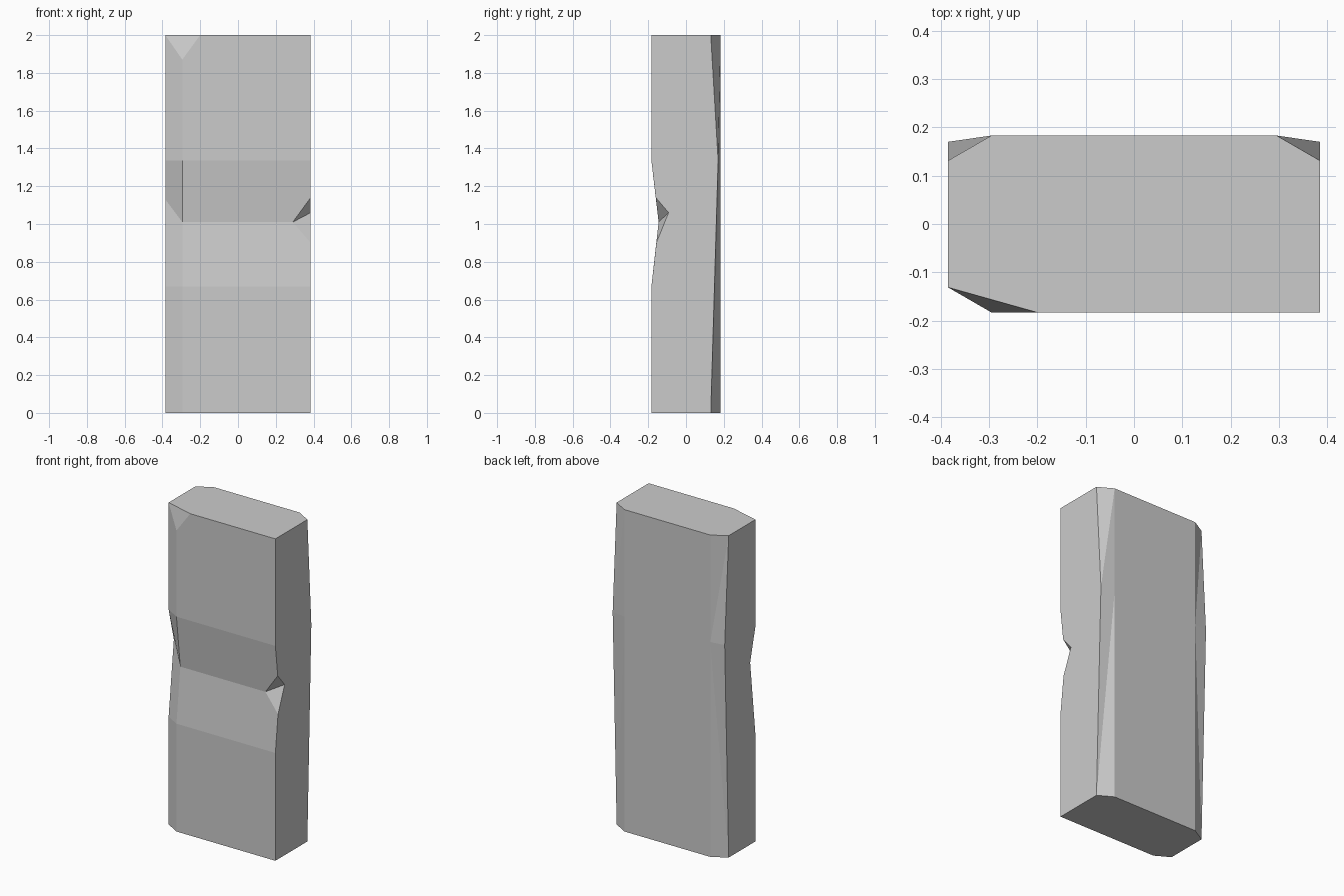
import bpy, bmesh

if "Cube" in bpy.data.objects:
    bpy.data.objects.remove(bpy.data.objects["Cube"])

W, IN = 0.385, 0.295      # half width, inner edge of the corner chamfers
D, C = 0.183, 0.131       # half depth, depth where chamfers meet the sides

bm = bmesh.new()


def face(*pts):
    bm.faces.new([bm.verts.new(p) for p in pts])


def rail(x, profile):
    """Vertical edge at x, listed top to bottom as (y, z)."""
    return [(x, y, z) for y, z in profile]


# Vertical edges of the slab
left = rail(-W, [(-C, 2), (-C, 1.335), (-0.08, 1.13), (-C, 0.67), (-C, 0)])
inner = rail(-IN, [(-D, 1.87), (-D, 1.335), (-0.145, 1.01), (-D, 0.67), (-D, 0)])
right = rail(W, [(-D, 2), (-D, 1.335), (-0.16, 1.14), (-0.092, 1.06),
                 (-0.157, 0.9), (-D, 0.67), (-D, 0)])
back = {s: rail(s * W, [(C, 2), (0.17, 1.335), (C, 0)]) for s in (-1, 1)}
back_in = {s: rail(s * IN, [(D, 2), (D, 1.335), (D, 0)]) for s in (-1, 1)}
chip = (-0.2, -D, 2)
notch = (0.29, -0.145, 1.01)

# Front with worn groove and notch
face(inner[0], chip, right[0], right[1], inner[1])
face(inner[1], right[1], right[2], notch, inner[2])
face(inner[2], notch, right[4], right[5], inner[3])
face(inner[3], right[5], right[6], inner[4])
face(notch, right[2], right[3])
face(notch, right[3], right[4])

# Chipped top corner and front left chamfer
face(left[0], chip, inner[0])
for i in range(4):
    face(left[i], inner[i], inner[i + 1], left[i + 1])

# Sides
face(*left, *reversed(back[-1]))
face(*right, *reversed(back[1]))

# Back and its bulging chamfers
face(*back_in[1], *reversed(back_in[-1]))
for s in (-1, 1):
    o, i = back[s], back_in[s]
    if s > 0:
        face(o[0], i[0], o[1])
        face(i[0], i[1], o[1])
    else:
        face(o[0], i[0], i[1])
        face(o[0], i[1], o[1])
    face(o[1], i[1], o[2])
    face(i[1], i[2], o[2])

# Top and bottom
face(left[0], chip, right[0], back[1][0], back_in[1][0], back_in[-1][0], back[-1][0])
face(left[4], inner[4], right[6], back[1][2], back_in[1][2], back_in[-1][2], back[-1][2])

bmesh.ops.remove_doubles(bm, verts=bm.verts, dist=0.0005)
bmesh.ops.recalc_face_normals(bm, faces=bm.faces)
mesh = bpy.data.meshes.new("stone_slab")
bm.to_mesh(mesh)
bm.free()
bpy.context.collection.objects.link(bpy.data.objects.new("stone_slab", mesh))
